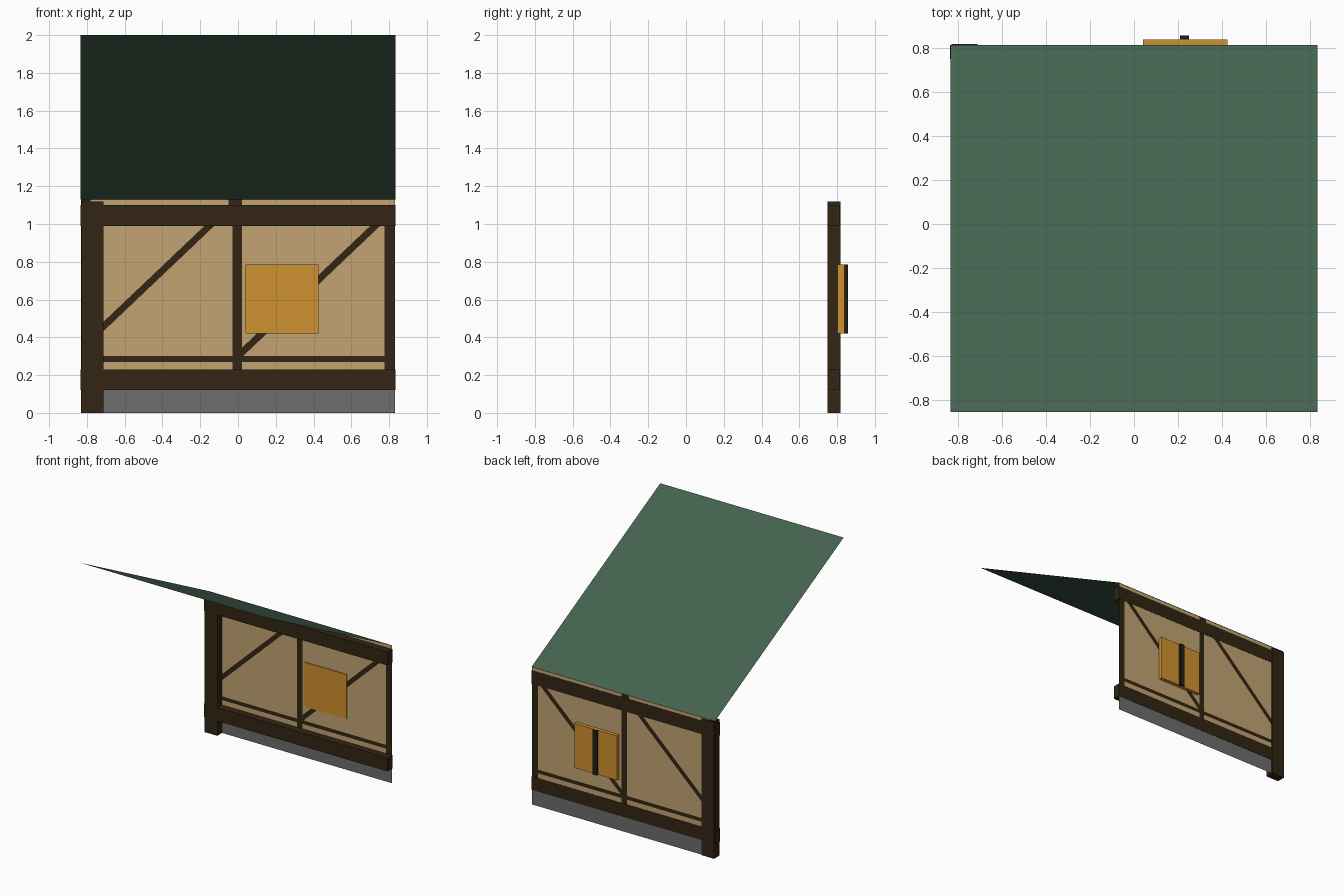
import bpy, bmesh
from mathutils import Vector

if "Cube" in bpy.data.objects:
    bpy.data.objects.remove(bpy.data.objects["Cube"])


def material(name, rgb):
    # sRGB 0-255 to linear
    m = bpy.data.materials.new(name)
    lin = [(c / 255 / 12.92 if c < 10 else ((c / 255 + 0.055) / 1.055) ** 2.4) for c in rgb]
    m.diffuse_color = (*lin, 1)
    m.use_nodes = True
    m.node_tree.nodes["Principled BSDF"].inputs["Base Color"].default_value = m.diffuse_color
    return m


TIMBER = material("dark timber", (50, 37, 19))
PLASTER = material("tan plaster", (194, 164, 114))
STONE = material("grey stone", (108, 109, 108))
ROOF = material("green roof", (68, 98, 79))
SHUTTER = material("orange shutter", (206, 145, 46))
BAR = material("black bar", (36, 31, 22))


def finish(name, bm, mats):
    me = bpy.data.meshes.new(name)
    bm.to_mesh(me)
    bm.free()
    for m in mats:
        me.materials.append(m)
    ob = bpy.data.objects.new(name, me)
    bpy.context.collection.objects.link(ob)
    return ob


def box(name, lo, hi, mat):
    bm = bmesh.new()
    bmesh.ops.create_cube(bm, size=1)
    lo, hi = Vector(lo), Vector(hi)
    for v in bm.verts:
        v.co = Vector([(lo[i] + hi[i]) / 2 + v.co[i] * (hi[i] - lo[i]) for i in range(3)])
    return finish(name, bm, [mat])


def sheet(bm, pts):
    bm.faces.new([bm.verts.new(p) for p in pts])


WALL_Y, W = 0.81, 0.832
SLOPE, BRACE_HALF = 0.95, 0.025
BRACES = [(-0.78, -0.03, 1.134), (0.02, 0.775, 0.30)]  # bay start, bay end, offset

# thin wall sheet, cut along every painted timber edge
bm = bmesh.new()
sheet(bm, [(W, WALL_Y, 0), (-W, WALL_Y, 0), (-W, WALL_Y, 1.13), (W, WALL_Y, 1.13)])


def cut(co, no):
    bmesh.ops.bisect_plane(bm, geom=bm.verts[:] + bm.edges[:] + bm.faces[:],
                           plane_co=co, plane_no=no, dist=1e-5)


for x in (-0.78, -0.05, -0.03, 0.02, 0.775):
    cut((x, 0, 0), (1, 0, 0))
for z in (0.12, 0.23, 0.27, 0.30, 0.99, 1.10):
    cut((0, 0, z), (0, 0, 1))
for _, _, off in BRACES:
    for s in (-BRACE_HALF, BRACE_HALF):
        cut((0, 0, off + s), (-SLOPE, 0, 1))


def wall_colour(x, z):
    if z < 0.12:
        return 2
    if z > 1.10:
        return 1 if x < -0.78 or -0.05 < x < 0.02 else 0
    if z < 0.23 or 0.27 < z < 0.30 or z > 0.99:
        return 1
    if x < -0.78 or x > 0.775 or -0.03 < x < 0.02:
        return 1
    for a, b, off in BRACES:
        if a < x < b and z > 0.30 and abs(z - off - SLOPE * x) < BRACE_HALF:
            return 1
    return 0


for f in bm.faces:
    c = f.calc_center_median()
    f.material_index = wall_colour(c.x, c.z)
finish("half_timbered_wall", bm, [PLASTER, TIMBER, STONE])

# solid timbers on the front
box("corner_post", (-0.828, 0.748, 0), (-0.712, 0.818, 1.12), TIMBER)
for name, z0, z1 in (("lower_beam", 0.12, 0.23), ("upper_beam", 0.99, 1.10)):
    box(name, (-0.835, 0.75, z0), (0.833, 0.812, z1), TIMBER)

# window shutter and its centre bar
box("window_shutter", (0.04, 0.802, 0.42), (0.425, 0.839, 0.785), SHUTTER)
box("shutter_bar", (0.21, 0.835, 0.42), (0.25, 0.857, 0.785), BAR)

# sloping roof sheet
bm = bmesh.new()
sheet(bm, [(-0.833, -0.855, 2.0), (0.833, -0.855, 2.0), (0.833, 0.814, 1.13), (-0.833, 0.814, 1.13)])
finish("roof_slope", bm, [ROOF])
